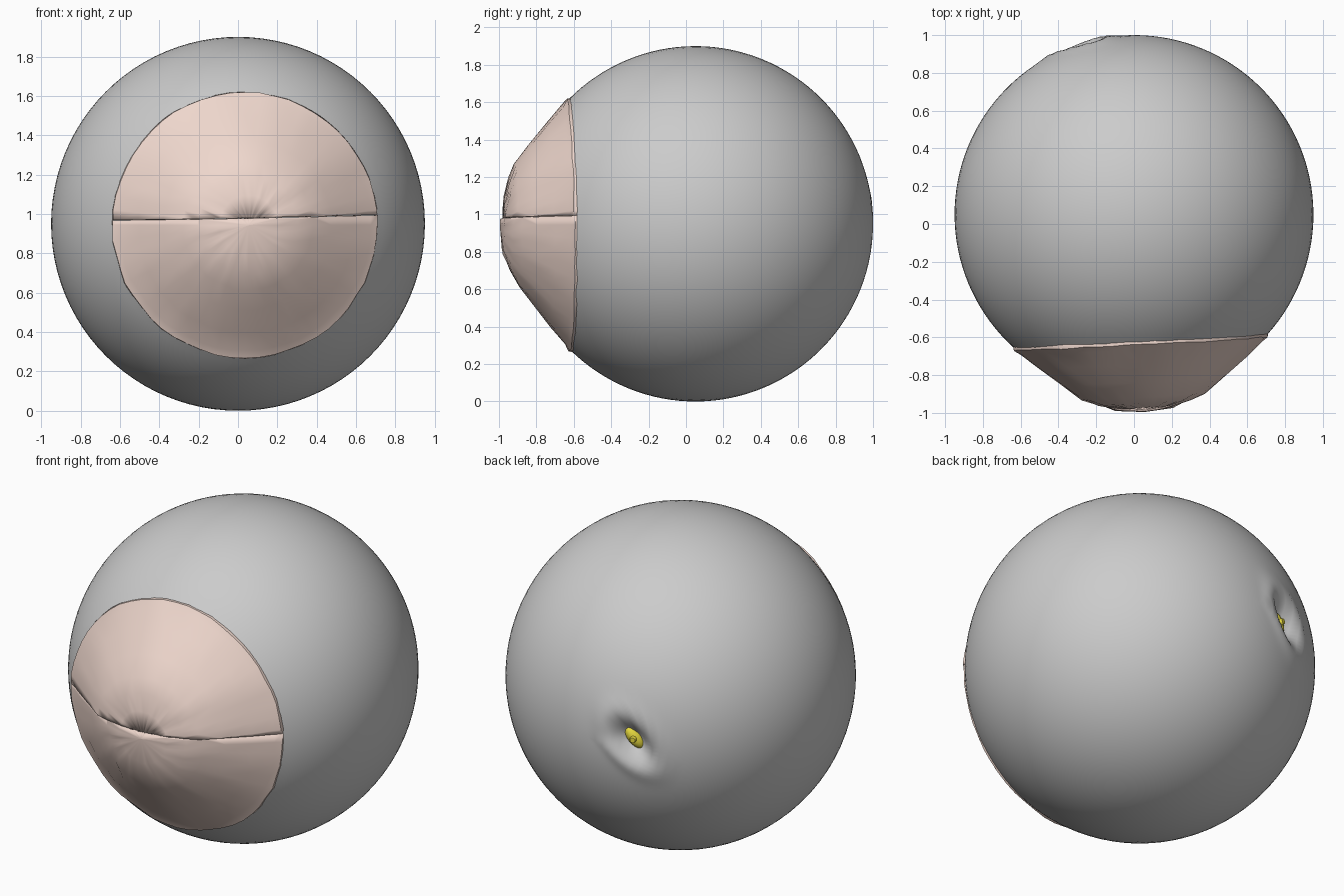
import bpy, bmesh, math, random
from mathutils import Vector, Matrix

if "Cube" in bpy.data.objects:
    bpy.data.objects.remove(bpy.data.objects["Cube"])

random.seed(4)
R = 0.95
CENTRE = Vector((0, 0.05, 0.95))
# Local +Z is the lid axis, pointing forward with a slight turn to the right
FRAME = Matrix.Translation(CENTRE) @ Matrix.Rotation(math.radians(3), 4, 'Z') @ Matrix.Rotation(math.radians(90.4), 4, 'X')


def material(name, rgb):
    m = bpy.data.materials.new(name)
    m.diffuse_color = (*rgb, 1)
    m.use_nodes = True
    m.node_tree.nodes["Principled BSDF"].inputs["Base Color"].default_value = m.diffuse_color
    return m


def finish(bm, name, mat=None, angle=40):
    me = bpy.data.meshes.new(name)
    bm.to_mesh(me)
    bm.free()
    ob = bpy.data.objects.new(name, me)
    bpy.context.collection.objects.link(ob)
    if mat:
        me.materials.append(mat)
    bpy.ops.object.select_all(action='DESELECT')
    ob.select_set(True)
    bpy.context.view_layer.objects.active = ob
    bpy.ops.object.shade_smooth_by_angle(angle=math.radians(angle))
    return ob


skin = material("lid_pink", (0.86, 0.68, 0.61))
yellow = material("yellow", (0.80, 0.70, 0.05))

# Round body, open at the front under the lids
pit_dir = Vector((-0.315, 0.949, 0.02)).normalized()
pit = CENTRE + pit_dir * R
slit = Vector((-0.6, -0.2, -0.75))
slit = (slit - pit_dir * slit.dot(pit_dir)).normalized()
across = pit_dir.cross(slit)

bm = bmesh.new()
bmesh.ops.create_uvsphere(bm, u_segments=96, v_segments=64, radius=R)
cap = [v for v in bm.verts if v.co.z > R * math.cos(math.radians(43))]
bmesh.ops.delete(bm, geom=cap, context='VERTS')
bm.transform(FRAME)
# Small puckered socket at the back
for v in bm.verts:
    d = v.co - pit
    if d.length < 0.4:
        e = math.hypot(d.dot(slit) / 0.11, d.dot(across) / 0.065)
        ring = math.exp(-((e - 1.9) / 0.6) ** 2)
        v.co += pit_dir * (0.012 * ring - 0.10 * math.exp(-e * e))
finish(bm, "body", angle=60)

# Yellow bead in the socket, with a raised ring at its middle
bm = bmesh.new()
axes = Matrix((slit, across, pit_dir)).transposed().to_4x4()
bmesh.ops.create_uvsphere(
    bm, u_segments=24, v_segments=16, radius=1,
    matrix=Matrix.Translation(pit - pit_dir * 0.085) @ axes @ Matrix.Diagonal((0.075, 0.04, 0.04, 1)))
bmesh.ops.create_cone(
    bm, cap_ends=True, segments=16, radius1=0.022, radius2=0.015, depth=0.02,
    matrix=Matrix.Translation(pit - pit_dir * 0.045) @ axes)
finish(bm, "back_bead", yellow)


# Two half-dome lids meeting on a nearly level seam
def lid(name, profile, side, seam):
    bm = bmesh.new()
    n = 56
    tip = bm.verts.new((0, 0, profile[0][1]))
    prev = None
    for r, f in profile[1:]:
        ring = []
        for i in range(n):
            a = 2 * math.pi * i / n
            k = r + random.uniform(-0.005, 0.005)
            ring.append(bm.verts.new((k * math.cos(a), k * math.sin(a), f + random.uniform(-0.004, 0.004))))
        for i in range(n):
            j = (i + 1) % n
            if prev:
                bm.faces.new((prev[i], ring[i], ring[j], prev[j]))
            else:
                bm.faces.new((tip, ring[i], ring[j]))
        prev = ring
    slope = Vector((-0.02, 1, 0)).normalized()
    bmesh.ops.bisect_plane(bm, geom=bm.verts[:] + bm.edges[:] + bm.faces[:],
                           plane_co=(0, seam, 0), plane_no=slope * side, clear_inner=True)
    bm.transform(FRAME)
    bmesh.ops.recalc_face_normals(bm, faces=bm.faces[:])
    ob = finish(bm, name, skin, 35)
    mod = ob.modifiers.new("thickness", 'SOLIDIFY')
    mod.thickness = 0.025
    mod.offset = -1
    if sum((p.normal.y for p in ob.data.polygons)) > 0:
        ob.data.flip_normals()


upper = [(0, 1.035), (0.15, 1.022), (0.25, 0.998), (0.33, 0.965), (0.43, 0.885),
         (0.55, 0.788), (0.64, 0.71), (0.673, 0.685), (0.678, 0.63)]
lower = [(0, 1.047), (0.15, 1.03), (0.25, 0.99), (0.33, 0.945), (0.43, 0.865),
         (0.55, 0.78), (0.64, 0.70), (0.675, 0.68), (0.68, 0.63)]
lid("upper_lid", upper, 1, 0.037)
lid("lower_lid", lower, -1, 0.035)
